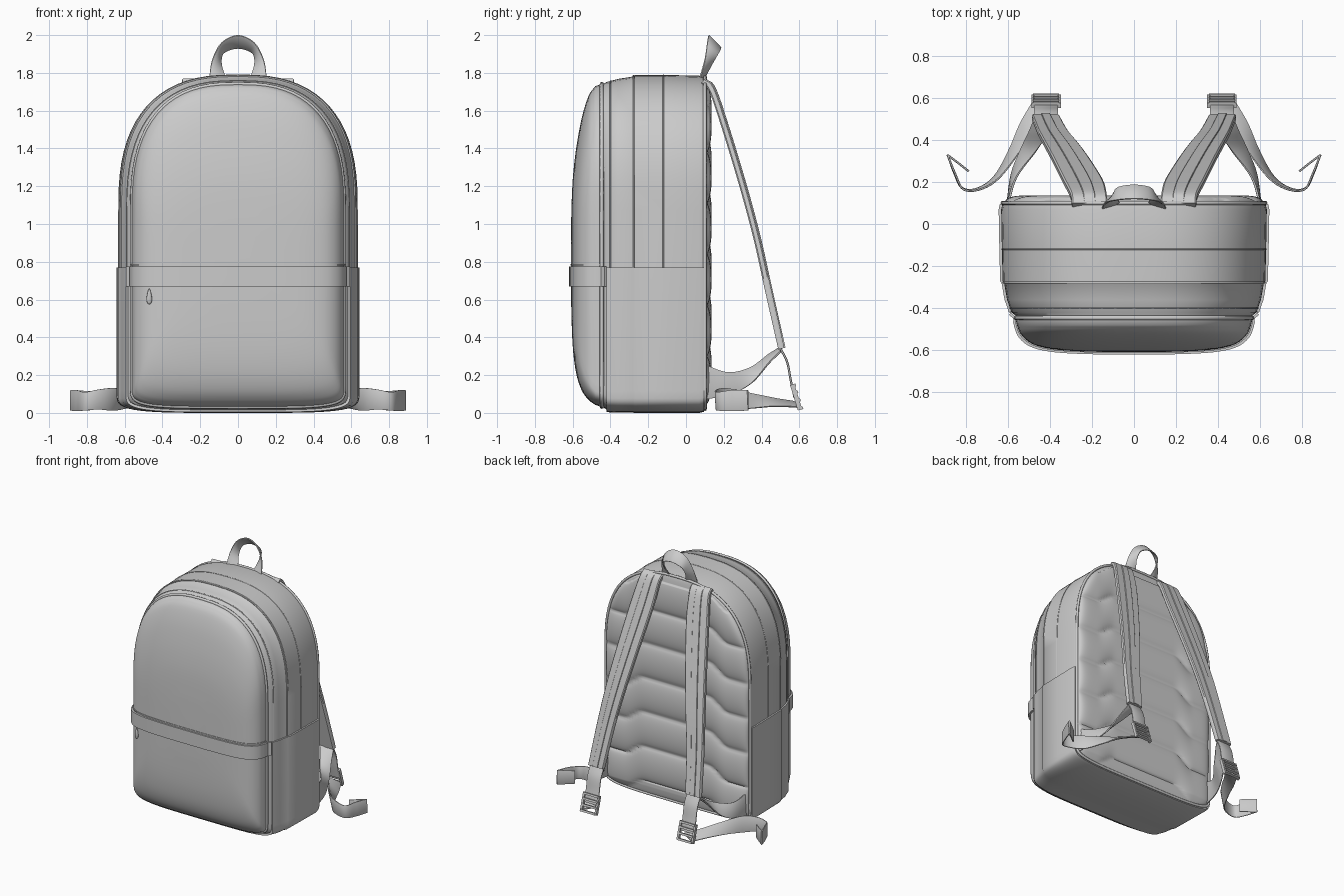
import bpy, bmesh, math
from mathutils import Vector as V

if "Cube" in bpy.data.objects:
    bpy.data.objects.remove(bpy.data.objects["Cube"])


def finish(name, bm, mirror=False, thick=0, angle=40):
    bmesh.ops.recalc_face_normals(bm, faces=bm.faces)
    me = bpy.data.meshes.new(name)
    bm.to_mesh(me)
    bm.free()
    ob = bpy.data.objects.new(name, me)
    bpy.context.collection.objects.link(ob)
    bpy.ops.object.select_all(action='DESELECT')
    ob.select_set(True)
    bpy.context.view_layer.objects.active = ob
    if thick:
        m = ob.modifiers.new("thickness", 'SOLIDIFY')
        m.thickness, m.offset = thick, -1
        bpy.ops.object.modifier_apply(modifier=m.name)
    bpy.ops.object.shade_smooth_by_angle(angle=math.radians(angle))
    if mirror:
        ob.modifiers.new("mirror", 'MIRROR')
    return ob


def loft(rings, start=True, end=True):
    bm = bmesh.new()
    vs = [[bm.verts.new(p) for p in r] for r in rings]
    n = len(vs[0])
    for a, b in zip(vs, vs[1:]):
        for i in range(n):
            j = (i + 1) % n
            bm.faces.new((a[i], a[j], b[j], b[i]))
    if start:
        bm.faces.new(vs[0])
    if end:
        bm.faces.new(vs[-1][::-1])
    return bm


def spline(pts, n=8):
    pts = [V(p) for p in pts]
    p = [2 * pts[0] - pts[1]] + pts + [2 * pts[-1] - pts[-2]]
    out = []
    for i in range(1, len(p) - 2):
        a, b, c, d = p[i - 1:i + 3]
        for k in range(n):
            t = k / n
            out.append(.5 * (2 * b + (c - a) * t + (2 * a - 5 * b + 4 * c - d) * t * t
                             + (3 * b - a - 3 * c + d) * t ** 3))
    return out + [pts[-1]]


FLAT = [(0, -.3), (.04, -.5), (.96, -.5), (1, -.3), (1, .3), (.96, .5), (.04, .5), (0, .3)]


def ribbon(name, A, B, th, mirror=True):
    """Strap between two edge curves."""
    A, B = spline(A), spline(B)
    mid = [(a + b) / 2 for a, b in zip(A, B)]
    rings = []
    for i, (a, b) in enumerate(zip(A, B)):
        tan = mid[min(i + 1, len(mid) - 1)] - mid[max(i - 1, 0)]
        n = tan.cross(b - a).normalized()
        rings.append([a.lerp(b, s) + n * t * th for s, t in FLAT])
    return finish(name, loft(rings), mirror)


# Arched outline: rounded dome above, tight corners below that soften on the domed front
TOP_N, BOT_N, TOP_H, BOT_H = 2.6, 4.5, .4, .065


def outline(y, w, z0, z1, o=0, n=36):
    h = z1 - z0
    soft = min(1, max(0, (1.69 - h) / 1.1))
    w, z0, z1 = w + o, z0 - o, z1 + o
    at, ab = h * TOP_H, h * (BOT_H + .3 * soft)
    pts = []
    for half in (0, 1):
        e = 2 / ((BOT_N - 1.2 * soft) if half else TOP_N)
        for k in range(n + 1):
            a = math.pi * (k / n + half)
            c, s = math.cos(a), math.sin(a)
            x = w * math.copysign(abs(c) ** e, c)
            z = abs(s) ** e if 0 < k < n else 0
            pts.append((x, y, z0 + ab - ab * z if half else z1 - at + at * z))
    return pts


# Body stations from back to front: y, half width, bottom, top
BODY = [(.105, .605, .03, 1.765), (.095, .625, .018, 1.78), (.07, .631, .012, 1.785), (-.1, .628, .012, 1.789),
        (-.272, .624, .012, 1.788), (-.28, .617, .013, 1.781), (-.36, .603, .013, 1.768),
        (-.42, .582, .016, 1.752), (-.437, .56, .03, 1.742), (-.455, .562, .034, 1.738)]
# Domed front, smoothed between stations
BODY += spline([(-.48, .556, .042, 1.73), (-.515, .543, .068, 1.68), (-.55, .513, .115, 1.57),
                (-.577, .465, .19, 1.43), (-.594, .39, .29, 1.30), (-.603, .29, .41, 1.18),
                (-.608, .14, .58, 1.02)], 4)

finish("bag_body", loft([outline(*r) for r in BODY]))


def shell(name, stations, o, lo, hi, cap, dy=0):
    bm = loft([outline(y - dy, w, a, b, o) for y, w, a, b in stations], False, cap)
    for z, d in ((lo, -1), (hi, 1)):
        bmesh.ops.bisect_plane(bm, geom=bm.verts[:] + bm.edges[:] + bm.faces[:], plane_co=(0, 0, z),
                               plane_no=(0, 0, d), clear_outer=True)
    return finish(name, bm, thick=.014)


# Lower side and base wrap, and band across the front pocket
shell("lower_side_pockets", BODY[1:8], .012, -.1, .77, False)
shell("front_pocket_band", BODY[7:], .012, .67, .775, True, .012)


# Seams and piping that follow the outline
def piping(name, station, r, o=0):
    cu = bpy.data.curves.new(name, 'CURVE')
    cu.dimensions = '3D'
    cu.bevel_depth, cu.bevel_resolution = r, 2
    sp = cu.splines.new('POLY')
    pts = outline(*station, o)
    sp.points.add(len(pts) - 1)
    for p, q in zip(sp.points, pts):
        p.co = (*q, 1)
    sp.use_cyclic_u = True
    bpy.context.collection.objects.link(bpy.data.objects.new(name, cu))


piping("zip_seam", (-.12, .627, .014, 1.788), .0035)
piping("middle_seam", (-.278, .62, .014, 1.784), .005)
piping("front_zip_seam", (-.4, .588, .02, 1.757), .004)
piping("front_panel_piping", (-.446, .561, .032, 1.741), .011)
piping("back_panel_piping", (.1, .624, .02, 1.78), .01)

# Stitch line above the pocket band, followed by the zip pull
shell("pocket_stitch_line", BODY[8:], .004, .781, .788, True, .004)
bm = bmesh.new()
bmesh.ops.create_uvsphere(bm, u_segments=16, v_segments=10, radius=1)
for v in bm.verts:
    drop = .75 - .35 * v.co.z
    v.co = V((-.47 + v.co.x * .018 * drop, -.58 + v.co.y * .009, .617 + v.co.z * .042))
finish("zip_pull", bm)


# Quilted back panel with stepped channels
def half_width(z, w, z0, z1):
    at, ab = (z1 - z0) * TOP_H, (z1 - z0) * BOT_H
    if z > z1 - at:
        return w * max(0, 1 - ((z - z1 + at) / at) ** TOP_N) ** (1 / TOP_N)
    if z < z0 + ab:
        return w * max(0, 1 - ((z0 + ab - z) / ab) ** BOT_N) ** (1 / BOT_N)
    return w


bm = bmesh.new()
NU, NV, Z0, Z1 = 64, 200, .025, 1.772
grid = []
for j in range(NV + 1):
    z = Z0 + (Z1 - Z0) * (.5 - .5 * math.cos(math.pi * j / NV))
    w = max(half_width(z, .615, Z0, Z1), .01)
    row = []
    for i in range(NU + 1):
        u = math.sin(math.pi / 2 * (2 * i / NU - 1))
        x = u * w
        s = min(1, max(0, (abs(x) - .28) / .17))
        step = .09 * s * s * (3 - 2 * s)
        t = (z + step - .12) / .27
        puff = abs(math.sin(math.pi * t)) ** .4 if 0 < t < 5.9 else .3
        edge = math.sqrt(max(0, 1 - u ** 20)) * min(1, (z - Z0) / .06, (Z1 - z) / .06) ** .5
        row.append(bm.verts.new((x, .098 + edge * (.006 + .032 * puff), z)))
    grid.append(row)
for a, b in zip(grid, grid[1:]):
    for i in range(NU):
        bm.faces.new((a[i], a[i + 1], b[i + 1], b[i]))
finish("quilted_back_panel", bm, angle=70)

# Carry handle: a leaning, twisting loop
outer = [(.152, .075, 1.775), (.135, .1, 1.87), (.085, .113, 1.96), (0, .12, 1.998)]
inner = [(.068, .1, 1.78), (.088, .14, 1.85), (.076, .173, 1.905), (0, .185, 1.93)]
both = lambda e: e + [(-x, y, z) for x, y, z in e[-2::-1]]
ribbon("carry_handle", both(outer), both(inner), .01, False)

# Padded shoulder straps with webbing down the middle
PATH = [(.125, .295, .09, 1.757), (.13, .302, .135, 1.715), (.148, .335, .2, 1.53), (.21, .385, .3, 1.2),
        (.265, .425, .375, .92), (.315, .457, .435, .65), (.355, .485, .505, .34)]


def strap_edge(f, dy=0):
    return [(a + (b - a) * f, y + dy, z + dy * .3) for a, b, y, z in PATH]


ribbon("shoulder_strap_pad", strap_edge(0), strap_edge(1), .034)
ribbon("shoulder_strap_webbing", strap_edge(.34, .017), strap_edge(.66, .017), .01)

# Lower wing tying the strap end to the bag
ribbon("lower_strap_wing",
       [(.60, .09, .26), (.56, .22, .215), (.47, .34, .24), (.40, .44, .31), (.365, .5, .345)],
       [(.60, .1, .07), (.58, .24, .10), (.54, .35, .16), (.5, .44, .265), (.475, .5, .325)], .012)

# Webbing from the pad down to the buckle
hang = [(.495, .35), (.535, .27), (.555, .17), (.575, .08)]
ribbon("buckle_webbing", [(.36, y, z) for y, z in hang], [(.475, y, z) for y, z in hang], .012)

# Ladder buckle
bm = bmesh.new()


def bar(c, size):
    g = bmesh.ops.create_cube(bm, size=1)["verts"]
    for v in g:
        v.co = V(c) + V((v.co.x * size[0], v.co.y * size[1], v.co.z * size[2]))


for x in (.355, .48):
    bar((x, 0, 0), (.016, .024, .14))
for z in (-.063, -.02, .025, .063):
    bar((.418, .008, z), (.125, .02, .015))
for v in bm.verts:
    y, z = v.co.y, v.co.z
    c, s = math.cos(.3), math.sin(.3)
    v.co.y, v.co.z = .583 + y * c - z * s, .083 + y * s + z * c
finish("ladder_buckle", bm, True, angle=30)

# Loose tail of the adjuster strap, curling outwards, and its folded hem
ribbon("strap_tail",
       [(.38, .57, .06), (.45, .48, .075), (.53, .36, .10), (.64, .22, .13), (.73, .165, .125),
        (.81, .165, .11), (.85, .24, .12), (.885, .325, .12)],
       [(.47, .6, .03), (.54, .48, .035), (.59, .36, .025), (.66, .23, .012), (.74, .17, .018),
        (.815, .17, .012), (.855, .245, .01), (.885, .33, .012)], .01)
ribbon("strap_tail_hem", [(.885, .327, .12), (.835, .29, .118), (.785, .25, .115)],
       [(.885, .327, .012), (.835, .29, .012), (.785, .25, .014)], .01)
